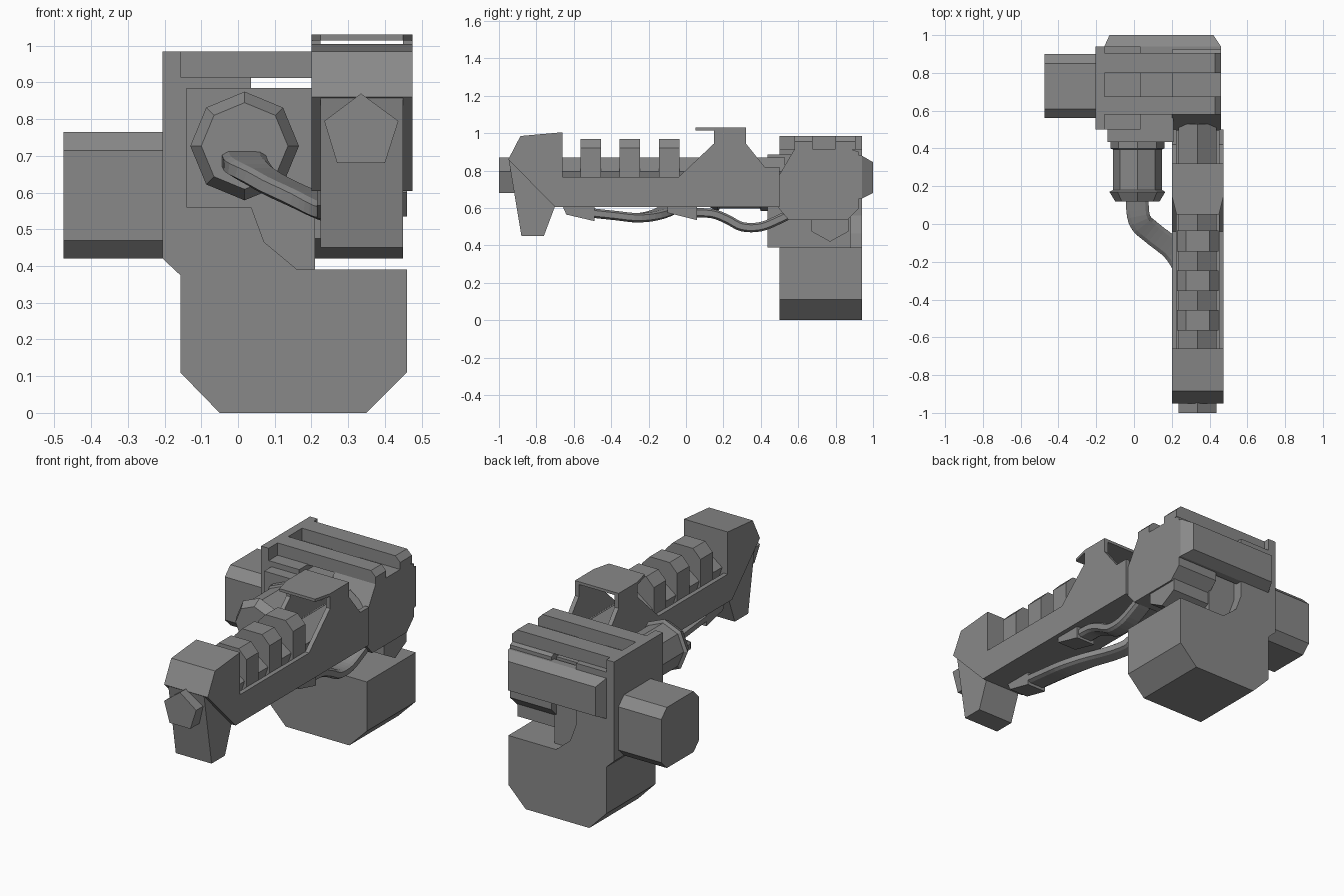
import bpy, bmesh, math
from mathutils import Vector

if "Cube" in bpy.data.objects:
    bpy.data.objects.remove(bpy.data.objects["Cube"])

grey = bpy.data.materials.new("gunmetal_grey")
grey.diffuse_color = (0.25, 0.25, 0.25, 1)
grey.use_nodes = True
grey.node_tree.nodes["Principled BSDF"].inputs["Base Color"].default_value = grey.diffuse_color


def finish(name, bm):
    bmesh.ops.recalc_face_normals(bm, faces=bm.faces)
    mesh = bpy.data.meshes.new(name)
    bm.to_mesh(mesh)
    bm.free()
    mesh.materials.append(grey)
    ob = bpy.data.objects.new(name, mesh)
    bpy.context.collection.objects.link(ob)
    return ob


def loft(name, rings):
    """Skin a list of equal-length point loops and cap both ends."""
    bm = bmesh.new()
    loops = [[bm.verts.new(p) for p in ring] for ring in rings]
    n = len(loops[0])
    for a, b in zip(loops, loops[1:]):
        for i in range(n):
            j = (i + 1) % n
            bm.faces.new((a[i], a[j], b[j], b[i]))
    bm.faces.new(loops[0])
    bm.faces.new(loops[-1])
    return finish(name, bm)


def prism_x(name, yz, x0, x1):
    return loft(name, [[(x, y, z) for y, z in yz] for x in (x0, x1)])


def prism_y(name, xz, y0, y1):
    return loft(name, [[(x, y, z) for x, z in xz] for y in (y0, y1)])


def box(name, x, y, z):
    return prism_y(name, [(x[0], z[0]), (x[1], z[0]), (x[1], z[1]), (x[0], z[1])], *y)


def ribbon(name, path, width, height):
    """Flat cable swept along a smoothed path."""
    pts = [Vector(p) for p in path]
    ext = [2 * pts[0] - pts[1]] + pts + [2 * pts[-1] - pts[-2]]
    fine = []
    for a, b, c, d in zip(ext, ext[1:], ext[2:], ext[3:]):
        for k in range(4):
            t = k / 4
            fine.append(0.5 * (2 * b + (c - a) * t + (2 * a - 5 * b + 4 * c - d) * t * t
                               + (3 * b - a - 3 * c + d) * t ** 3))
    fine.append(pts[-1])
    rings = []
    for i, p in enumerate(fine):
        tan = (fine[min(i + 1, len(fine) - 1)] - fine[max(i - 1, 0)]).normalized()
        side = tan.cross(Vector((0, 0, 1))).normalized()
        up = side.cross(tan)
        section = [(-.5, -.3), (-.35, -.5), (.35, -.5), (.5, -.3),
                   (.5, .3), (.35, .5), (-.35, .5), (-.5, .3)]
        rings.append([p + side * u * width + up * v * height for u, v in section])
    return loft(name, rings)


# Main body with the lower magazine block
prism_y("main_body", [(-.205, .985), (-.205, .42), (-.157, .375), (-.157, .11),
                      (-.05, 0), (.35, 0), (.46, .11), (.46, .39), (.16, .39),
                      (.07, .465), (.035, .56), (.035, .915), (-.157, .915),
                      (-.157, .985)], .5, .94)

# Block between tube and rail
prism_y("front_block", [(-.14, .885), (-.14, .56), (.035, .56), (.07, .465),
                        (.16, .39), (.21, .39), (.21, .885)], .435, .88)

# Right-hand receiver and the wedge beneath it
prism_x("receiver", [(.495, .77), (.58, .915), (.88, .915), (.925, .9), (.925, .6),
                     (.86, .535), (.55, .535), (.495, .6)], .2, .46)
prism_x("receiver_wedge", [(.67, .56), (.67, .475), (.77, .42), (.87, .475), (.87, .56)],
        .21, .45)

# Top cross bars
for i, (y0, y1) in enumerate([(.58, .675), (.80, .905)]):
    prism_y(f"top_bar_{i}", [(-.157, .912), (.46, .912), (.46, .955), (.43, .985),
                             (-.157, .985)], y0, y1)

# Rear plate with tapered edges
loft("rear_plate", [[(x0, y, z0), (x1, y, z0), (x1, y, z1), (x0, y, z1)]
                    for y, x0, x1, z0, z1 in [(.9, -.157, .46, .65, .88),
                                              (.94, -.157, .46, .65, .88),
                                              (1, -.13, .42, .68, .845)]])

# Side pod with chamfered long edges
prism_x("side_pod", [(.56, .47), (.61, .42), (.85, .42), (.90, .47),
                     (.90, .715), (.85, .765), (.61, .765), (.56, .715)], -.475, -.2)

# Eight-sided tube with collars
loft("side_tube", [[(.018 + r * math.cos(k * math.pi / 4), y,
                     .727 + r * math.sin(k * math.pi / 4)) for k in range(8)]
                   for y, r in [(.12, .118), (.17, .148), (.18, .13), (.395, .13),
                                (.40, .143), (.44, .143)]])

# Pentagonal barrel
prism_y("barrel", [(.335, .87), (.437, .795), (.4, .68), (.27, .68), (.235, .795)], -1, .53)

# Rail: floor and two tall side walls rising to the bracket
box("rail_floor", (.2, .475), (-.70, .5), (.605, .69))
wall = [(-.70, .605), (-.70, .765), (-.04, .765), (.15, .945), (.15, 1.02), (.32, 1.02),
        (.32, .945), (.42, .82), (.5, .82), (.5, .605)]
for side, x in (("left", .2), ("right", .45)):
    prism_x(f"rail_wall_{side}", wall, x, x + .025)
loft("bracket_top", [[(x0, y, 1.014), (x1, y, 1.014), (x1, y, 1.03), (x0, y, 1.03)]
                     for y, x0, x1 in [(.05, .225, .45), (.15, .2, .475), (.32, .2, .475)]])

# Barrel rings
for i, y in enumerate((-.565, -.355, -.145)):
    prism_y(f"barrel_ring_{i}", [(.227, .66), (.448, .66), (.448, .92), (.4, .97),
                                 (.275, .97), (.227, .92)], y, y + .11)

# Nose block and tapered lower grip
prism_x("nose_block", [(-.95, .86), (-.885, .985), (-.66, 1.005), (-.66, .605),
                       (-.70, .605)], .2, .475)
prism_x("nose_grip", [(-.948, .86), (-.88, .45), (-.76, .45), (-.70, .61), (-.70, .80)],
        .225, .45)

# Cable sockets under the rail
prism_x("front_socket", [(-.66, .61), (-.64, .565), (-.49, .53), (-.49, .61)], .215, .335)
prism_x("rear_socket", [(-.10, .61), (-.10, .575), (.06, .535), (.06, .61)], .33, .45)

# Flat cables
ribbon("tube_cable", [(.275, -.52, .575), (.275, -.38, .56), (.27, -.25, .548), (.21, -.14, .57),
                      (.10, -.05, .62), (.03, .02, .665), (.015, .14, .69)], .12, .05)
ribbon("receiver_cable", [(.39, .03, .575), (.39, .14, .57), (.39, .22, .54), (.39, .30, .50),
                          (.39, .40, .50), (.39, .50, .54), (.39, .58, .58)], .10, .05)
